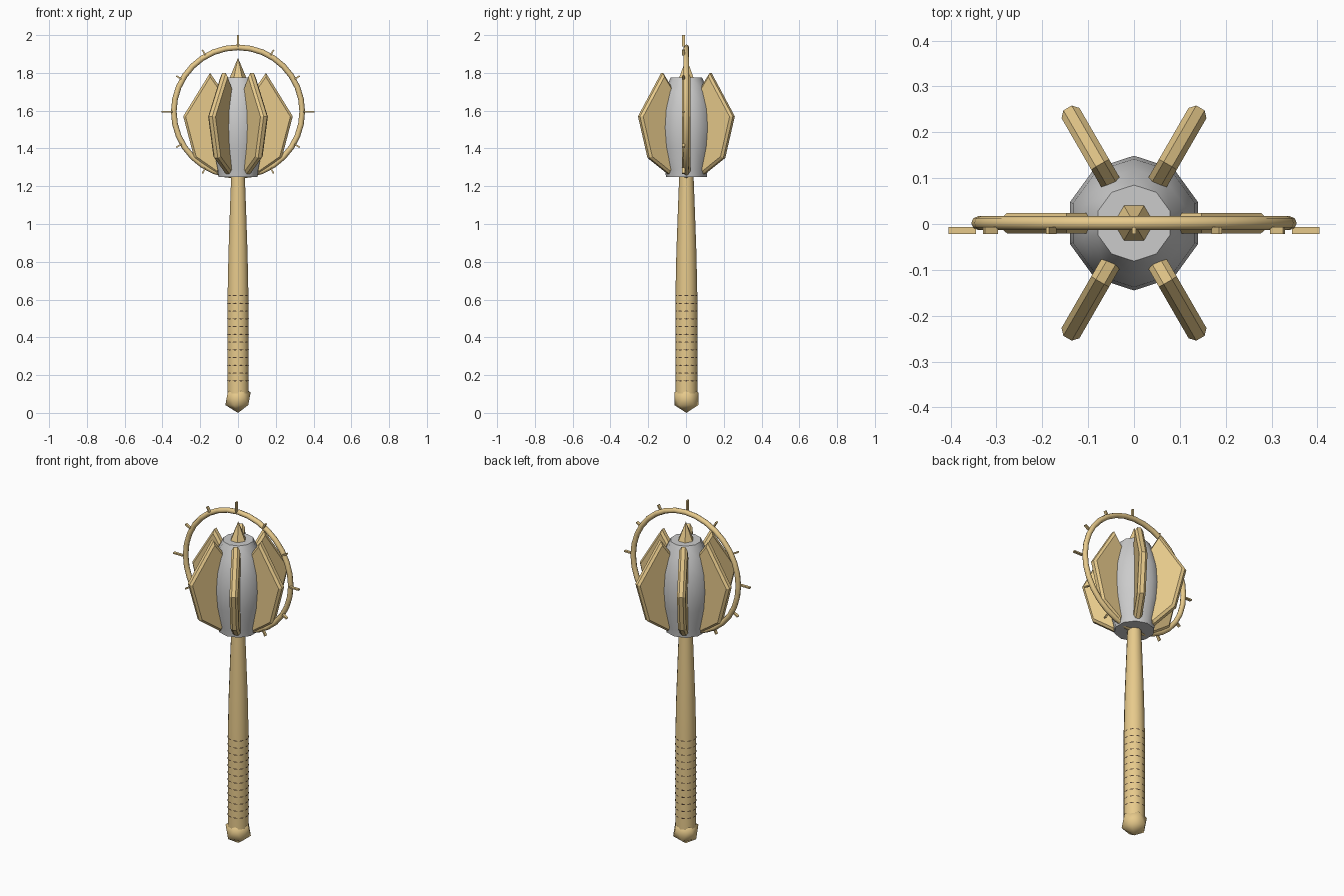
import bpy, bmesh, math
from mathutils import Matrix, Vector

if "Cube" in bpy.data.objects:
    bpy.data.objects.remove(bpy.data.objects["Cube"])


def material(name, rgb):
    m = bpy.data.materials.new(name)
    m.diffuse_color = (*rgb, 1)
    m.use_nodes = True
    m.node_tree.nodes["Principled BSDF"].inputs["Base Color"].default_value = m.diffuse_color
    return m


GOLD = material("gold", (0.80, 0.59, 0.26))
DARK = material("dark_leather", (0.08, 0.05, 0.03))
Y = 0.002  # axis of the mace


def finish(name, bm, mat=None, smooth=None):
    bmesh.ops.recalc_face_normals(bm, faces=bm.faces[:])
    me = bpy.data.meshes.new(name)
    bm.to_mesh(me)
    bm.free()
    ob = bpy.data.objects.new(name, me)
    bpy.context.collection.objects.link(ob)
    if mat:
        me.materials.append(mat)
    if smooth:
        bpy.ops.object.select_all(action='DESELECT')
        ob.select_set(True)
        bpy.context.view_layer.objects.active = ob
        bpy.ops.object.shade_smooth_by_angle(angle=math.radians(smooth))
    return ob


def lathe(name, profile, sides, mat=None, smooth=None):
    """Turned solid from (radius, z) points, one corner facing +y."""
    bm = bmesh.new()
    rings = []
    for r, z in profile:
        rings.append([bm.verts.new((r * math.sin(2 * math.pi * i / sides),
                                    Y + r * math.cos(2 * math.pi * i / sides), z))
                      for i in range(sides)])
    for a, b in zip(rings, rings[1:]):
        for i in range(sides):
            j = (i + 1) % sides
            bm.faces.new((a[i], a[j], b[j], b[i]))
    bm.faces.new(rings[0])
    bm.faces.new(rings[-1])
    return finish(name, bm, mat, smooth)


def torus(name, major, minor, segs, sides, matrix, mat):
    bm = bmesh.new()
    grid = []
    for i in range(segs):
        a = 2 * math.pi * i / segs
        row = []
        for k in range(sides):
            b = 2 * math.pi * k / sides
            r = major + minor * math.cos(b)
            row.append(bm.verts.new(matrix @ Vector((r * math.cos(a), r * math.sin(a),
                                                     minor * math.sin(b)))))
        grid.append(row)
    for i in range(segs):
        for k in range(sides):
            n, l = (i + 1) % segs, (k + 1) % sides
            bm.faces.new((grid[i][k], grid[n][k], grid[n][l], grid[i][l]))
    return finish(name, bm, mat, 60)


# Handle and faceted pommel
lathe("handle", [(0.058, 0.09), (0.058, 0.62), (0.053, 0.85), (0.044, 1.1), (0.037, 1.28)],
      10, GOLD, 40)
bm = bmesh.new()
bmesh.ops.create_icosphere(bm, subdivisions=1, radius=0.075,
                           matrix=Matrix.Translation((0, Y, 0.075)))
finish("pommel", bm, GOLD, 45)

# Grip bands just breaking through the handle's flats
for i in range(12):
    torus(f"grip_band_{i + 1}", 0.053, 0.0042, 24, 6,
          Matrix.Translation((0, Y, 0.17 + i * 0.041)), DARK)

# Grey head core
lathe("head_core", [(0.108, 1.25), (0.113, 1.29), (0.139, 1.41), (0.147, 1.51), (0.14, 1.61),
                    (0.117, 1.70), (0.083, 1.775)], 10, None, 40)

# Six-sided top spike
bm = bmesh.new()
bmesh.ops.create_cone(bm, cap_ends=True, segments=6, radius1=0.052, radius2=0, depth=0.125,
                      matrix=Matrix.Translation((0, Y, 1.8175)) @ Matrix.Rotation(math.pi / 2, 4, 'Z'))
finish("top_spike", bm, GOLD)

# Six bevelled flanges around the head
FLANGE = [(0.08, 1.30), (0.11, 1.265), (0.232, 1.35), (0.29, 1.57), (0.148, 1.80), (0.085, 1.71)]
T = 0.0225
for i in range(6):
    bm = bmesh.new()
    face = bm.faces.new([bm.verts.new((r, -T, z)) for r, z in FLANGE])
    ext = bmesh.ops.extrude_face_region(bm, geom=[face])
    bmesh.ops.translate(bm, vec=(0, 2 * T, 0),
                        verts=[v for v in ext["geom"] if isinstance(v, bmesh.types.BMVert)])
    bmesh.ops.recalc_face_normals(bm, faces=bm.faces[:])
    rim = [e for e in bm.edges if abs(e.verts[0].co.y - e.verts[1].co.y) < 1e-5]
    bmesh.ops.bevel(bm, geom=rim, offset=0.012, segments=1, affect='EDGES')
    bm.transform(Matrix.Translation((0, Y, 0)) @ Matrix.Rotation(i * math.pi / 3, 4, 'Z'))
    finish(f"flange_{i + 1}", bm, GOLD)

# Halo ring with short rays, long on the three main axes
CZ = 1.595
torus("halo_ring", 0.34, 0.015, 32, 8,
      Matrix.Translation((0, Y, CZ)) @ Matrix.Rotation(math.pi / 2, 4, 'X'), GOLD)
for i in range(12):
    if i == 9:
        continue
    r0, r1 = (0.345, 0.405) if i % 3 == 0 else (0.345, 0.378)
    bm = bmesh.new()
    bmesh.ops.create_cube(bm, size=1, matrix=Matrix.Translation((0, -0.014, CZ))
                          @ Matrix.Rotation(-i * math.pi / 6, 4, 'Y')
                          @ Matrix.Translation(((r0 + r1) / 2, 0, 0))
                          @ Matrix.Diagonal((r1 - r0, 0.016, 0.008, 1)))
    finish(f"halo_ray_{i + 1}", bm, GOLD)
